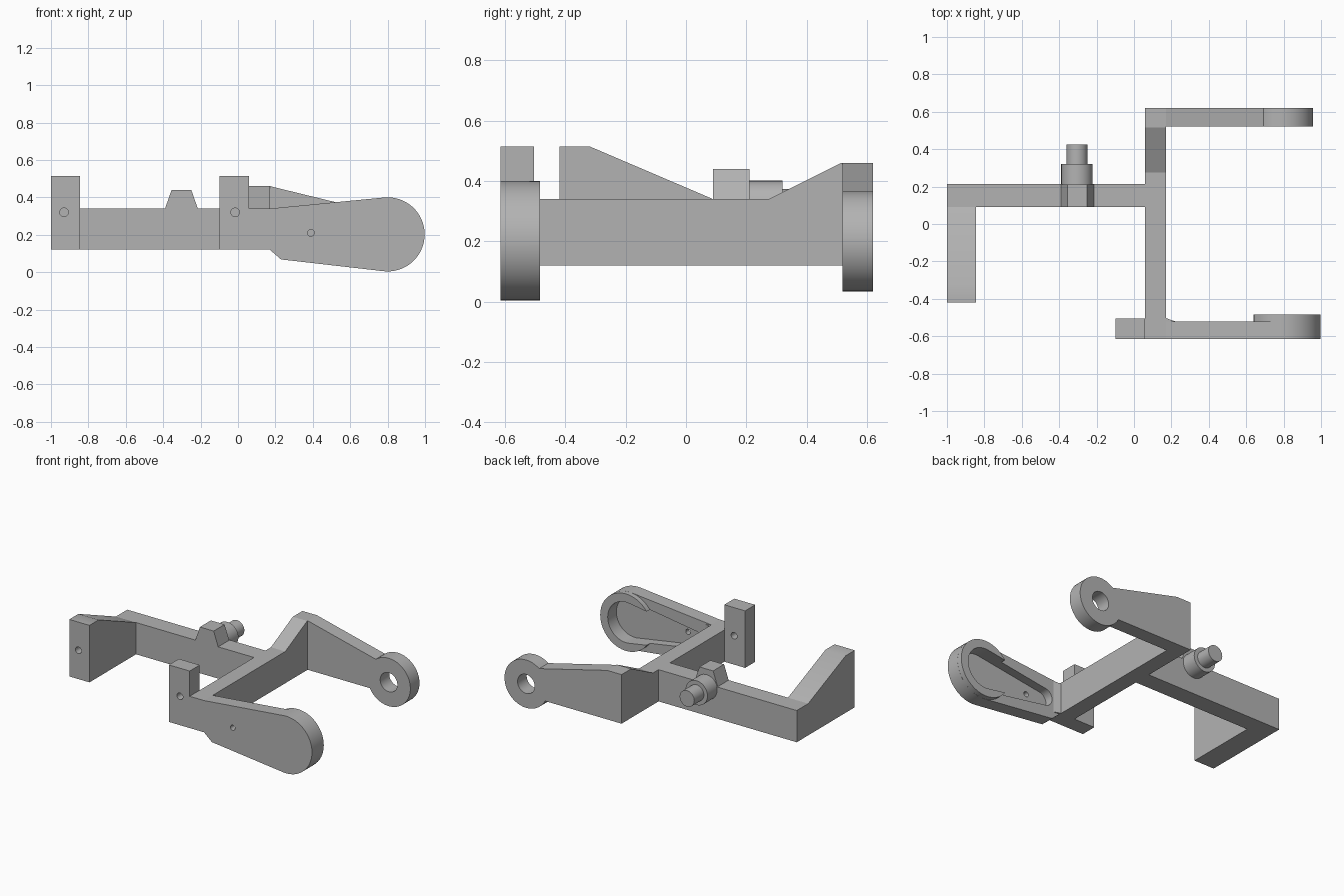
import bpy, bmesh
from math import sin, cos, acos, pi, radians, hypot
from mathutils import Vector

cube = bpy.data.objects.get("Cube")
if cube:
    bpy.data.objects.remove(cube, do_unlink=True)

grey = bpy.data.materials.new("plain_grey")
grey.use_nodes = True
colour = (0.45, 0.45, 0.45, 1)
grey.diffuse_color = colour
grey.node_tree.nodes["Principled BSDF"].inputs["Base Color"].default_value = colour


def arc(cx, cz, r, start, end, n=40):
    """Points along a circle, angles in degrees."""
    angles = [radians(start + (end - start) * i / n) for i in range(n + 1)]
    return [(cx + r * cos(a), cz + r * sin(a)) for a in angles]


def circle(cx, cz, r, n=40):
    return arc(cx, cz, r, 0, 360, n)[:-1]


def tapered_slot(small, big):
    """Outline around a small circle on the left and a big one on the right."""
    (x0, z0, r0), (x1, z1, r1) = small, big
    b = acos((r1 - r0) / hypot(x1 - x0, z1 - z0)) * 180 / pi
    return arc(x1, z1, r1, b - 180, 180 - b) + arc(x0, z0, r0, 180 - b, 180 + b, 20)


def prism(name, profile, lo, hi, axis="y"):
    """Extrude a 2D profile along one axis."""
    place = {"x": lambda a, b, t: Vector((t, a, b)),
             "y": lambda a, b, t: Vector((a, t, b)),
             "z": lambda a, b, t: Vector((a, b, t))}[axis]
    bm = bmesh.new()
    ends = [[bm.verts.new(place(a, b, t)) for a, b in profile] for t in (lo, hi)]
    bm.faces.new(ends[0])
    bm.faces.new(ends[1][::-1])
    n = len(profile)
    for i in range(n):
        j = (i + 1) % n
        bm.faces.new((ends[0][j], ends[0][i], ends[1][i], ends[1][j]))
    bmesh.ops.recalc_face_normals(bm, faces=bm.faces)
    mesh = bpy.data.meshes.new(name)
    bm.to_mesh(mesh)
    bm.free()
    mesh.materials.append(grey)
    obj = bpy.data.objects.new(name, mesh)
    bpy.context.collection.objects.link(obj)
    return obj


def box(name, x0, x1, y0, y1, z0, z1):
    return prism(name, [(x0, z0), (x1, z0), (x1, z1), (x0, z1)], y0, y1)


def modify(obj, cutter, operation):
    """Apply a boolean and remove the helper."""
    mod = obj.modifiers.new("boolean", "BOOLEAN")
    mod.operation, mod.object, mod.solver = operation, cutter, "EXACT"
    bpy.context.view_layer.objects.active = obj
    bpy.ops.object.modifier_apply(modifier=mod.name)
    bpy.data.objects.remove(cutter, do_unlink=True)


def drill(obj, x, z, r, y0, y1):
    modify(obj, prism("drill", circle(x, z, r, 32), y0, y1), "DIFFERENCE")


LOW, TOP = 0.12, 0.34
parts = []

# Side bar and the forward arm at its outer end
parts.append(box("side_bar", -1, 0.06, 0.09, 0.215, LOW, TOP))
side_arm = prism("side_arm", [(-0.42, LOW), (0.09, LOW), (0.09, TOP),
                              (-0.32, 0.515), (-0.42, 0.515)], -1, -0.845, "x")
drill(side_arm, -0.93, 0.32, 0.023, -0.5, -0.32)
parts.append(side_arm)

# Cross bar rising towards the back
parts.append(prism("cross_bar", [(-0.615, LOW), (0.62, LOW), (0.62, 0.46), (0.515, 0.46),
                                 (0.275, TOP), (-0.615, TOP)], 0.06, 0.17, "x"))

# Back arm ending in a pierced eye
eye = (0.792, 0.2)
back_arm = prism("back_arm", [(0.17, LOW)] + arc(*eye, 0.166, -151.2, 127)
                 + [(0.17, 0.46)], 0.52, 0.62)
drill(back_arm, *eye, 0.066, 0.4, 0.7)
parts.append(back_arm)

# Front arm with a thicker round end and a tapered pocket inside
hub = (0.8, 0.202)
front_arm = prism("front_arm", [(0.17, LOW), (0.23, 0.068)] + arc(*hub, 0.198, -96, 95.5)
                  + [(0.17, TOP)], -0.615, -0.52)
modify(front_arm, prism("round_end", circle(*hub, 0.1975, 72), -0.6, -0.485), "UNION")
pocket = tapered_slot((0.29, 0.205, 0.06), (*hub, 0.14))
modify(front_arm, prism("pocket", pocket, -0.58, -0.4), "DIFFERENCE")
drill(front_arm, 0.39, 0.21, 0.018, -0.7, -0.5)
parts.append(front_arm)
parts.append(prism("corner_gusset", [(0.17, -0.52), (0.22, -0.52), (0.17, -0.503)],
                   LOW, 0.335, "z"))

# Upright post beside the front arm
post = box("front_post", -0.1, 0.06, -0.615, -0.505, LOW, 0.515)
drill(post, -0.015, 0.32, 0.023, -0.7, -0.4)
parts.append(post)

# Stepped pin behind the side bar with its raised lug
parts.append(prism("pin_lug", [(-0.39, TOP), (-0.215, TOP), (-0.25, 0.44), (-0.355, 0.44)],
                   0.09, 0.21))
parts.append(prism("pin_collar", circle(-0.305, 0.317, 0.084), 0.2, 0.32))
parts.append(prism("pin_tip", circle(-0.305, 0.317, 0.056), 0.32, 0.425))

# Smooth the round surfaces, keep hard edges
for obj in bpy.context.view_layer.objects:
    obj.select_set(obj in parts)
bpy.context.view_layer.objects.active = parts[0]
bpy.ops.object.shade_smooth_by_angle(angle=radians(25))
